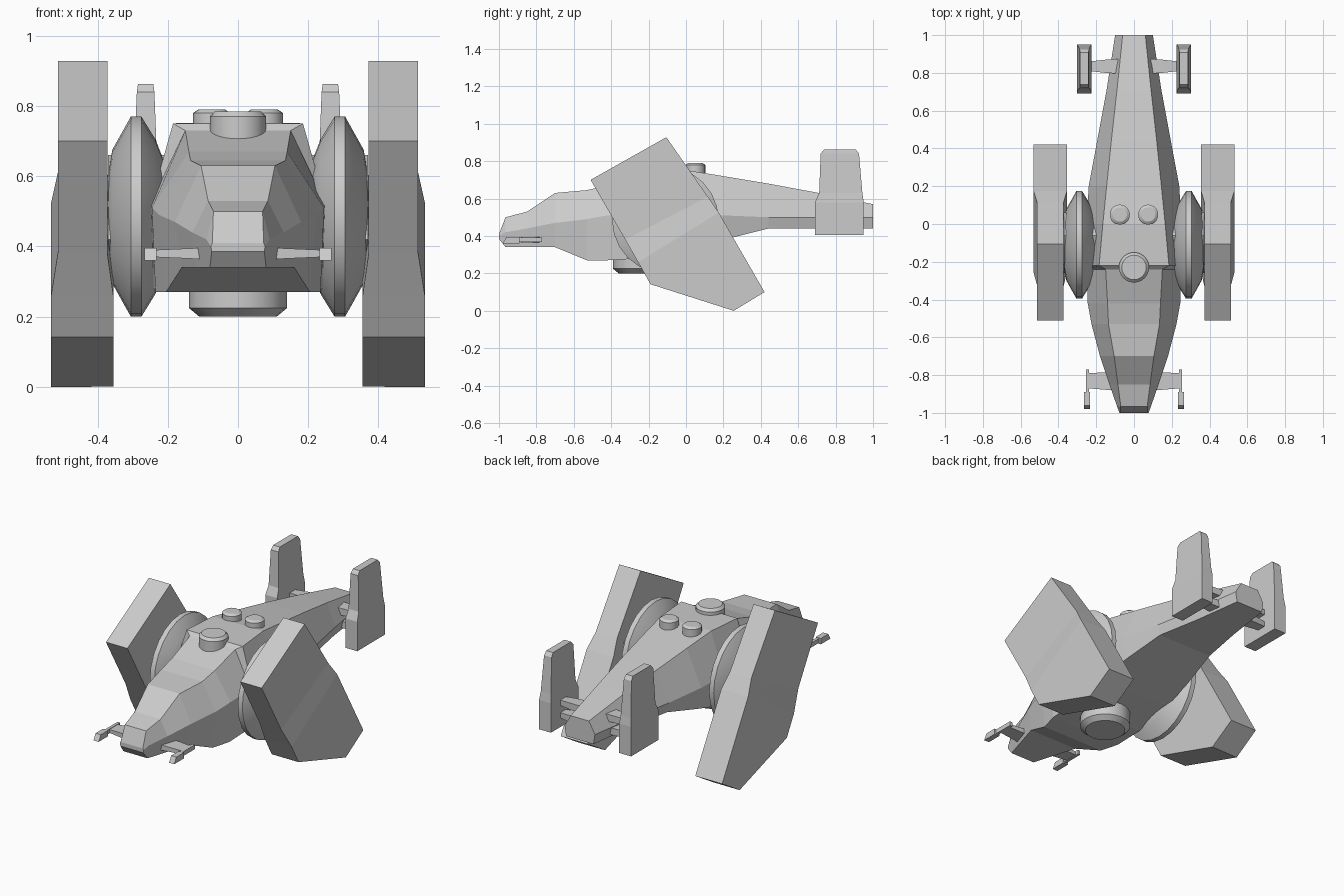
import bpy, bmesh, math
from mathutils import Matrix

cube = bpy.data.objects.get("Cube")
if cube:
    bpy.data.objects.remove(cube)

grey = bpy.data.materials.new("light grey hull")
grey.use_nodes = True
grey.diffuse_color = (0.6, 0.6, 0.6, 1)
grey.node_tree.nodes["Principled BSDF"].inputs["Base Color"].default_value = (0.6, 0.6, 0.6, 1)


def finish(name, bm, mirror=False, smooth=False):
    bmesh.ops.remove_doubles(bm, verts=bm.verts, dist=0.0005)
    bmesh.ops.recalc_face_normals(bm, faces=bm.faces)
    mesh = bpy.data.meshes.new(name)
    bm.to_mesh(mesh)
    bm.free()
    mesh.materials.append(grey)
    ob = bpy.data.objects.new(name, mesh)
    bpy.context.collection.objects.link(ob)
    if mirror:
        ob.modifiers.new("mirror", "MIRROR").use_bisect_axis[0] = False
    if smooth:
        bpy.ops.object.select_all(action="DESELECT")
        ob.select_set(True)
        bpy.context.view_layer.objects.active = ob
        bpy.ops.object.shade_smooth_by_angle(angle=math.radians(30))
    return ob


def loft(name, rings, mirror=False):
    """Skin a list of equal-length rings and cap both ends."""
    bm = bmesh.new()
    rows = [[bm.verts.new(p) for p in ring] for ring in rings]
    n = len(rows[0])
    for a, b in zip(rows, rows[1:]):
        for i in range(n):
            j = (i + 1) % n
            bm.faces.new((a[i], a[j], b[j], b[i]))
    bm.faces.new(rows[0])
    bm.faces.new(rows[-1])
    return finish(name, bm, mirror)


def lathe(name, profile, centre, axis="Z", steps=24, mirror=False):
    """Turn (radius, height) pairs about an axis through centre."""
    bm = bmesh.new()
    verts = [bm.verts.new((r, 0, h)) for r, h in profile]
    edges = [bm.edges.new(pair) for pair in zip(verts, verts[1:])]
    bmesh.ops.spin(bm, geom=verts + edges, cent=(0, 0, 0), axis=(0, 0, 1),
                   angle=math.tau, steps=steps)
    turn = Matrix.Rotation(math.pi / 2, 4, "Y") if axis == "X" else Matrix()
    bm.transform(Matrix.Translation(centre) @ turn)
    return finish(name, bm, mirror, True)


def slab(name, outline, x0, x1, mirror=True):
    """Extrude a side (y, z) outline between two x positions."""
    return loft(name, [[(x, y, z) for y, z in outline] for x in (x0, x1)], mirror)


def section(y, top, mid, low):
    right = [(x, y, z) for x, z in (top, mid, low)]
    return right + [(-x, y, z) for x, y, z in reversed(right)]


# Fuselage: six-sided sections from nose to tail
loft("fuselage", [section(*s) for s in (
    (-1.0, (.073, .41), (.077, .40), (.075, .385)),
    (-.965, (.07, .50), (.09, .42), (.08, .34)),
    (-.85, (.085, .53), (.13, .44), (.115, .34)),
    (-.70, (.105, .63), (.18, .47), (.16, .34)),
    (-.53, (.135, .645), (.225, .49), (.205, .27)),
    (-.42, (.14, .67), (.245, .51), (.235, .27)),
    (-.24, (.15, .73), (.25, .52), (.24, .28)),
    (-.22, (.185, .75), (.25, .52), (.24, .285)),
    (0, (.165, .752), (.25, .51), (.24, .33)),
    (.20, (.145, .72), (.24, .51), (.22, .38)),
    (.44, (.12, .68), (.195, .50), (.18, .44)),
    (.71, (.09, .63), (.145, .50), (.13, .44)),
    (1.0, (.06, .57), (.10, .50), (.09, .44)))])

# Hatches on the back and turret below
lathe("top_turret", [(0, -.06), (.08, -.06), (.08, .04), (.065, .055), (0, .055)], (0, -.23, .73))
lathe("rear_hatch", [(0, -.06), (.053, -.06), (.053, .04), (.038, .05), (0, .05)],
      (.075, .05, .74), steps=20, mirror=True)
lathe("belly_turret", [(0, .08), (.14, .08), (.14, -.045), (.11, -.07), (0, -.07)], (0, -.25, .27))

# Disc-shaped engine joints with their hubs
lathe("engine_disc", [(0, .20), (.13, .20), (.22, .235), (.285, .275), (.285, .305),
                      (.19, .358), (.09, .375), (0, .375)],
      (0, -.11, .485), "X", 24, True)
slab("engine_hub", [(-.26, .42), (-.20, .60), (-.06, .66), (.06, .56), (.02, .36), (-.14, .32)],
     .15, .37)

# Engine pods: narrow front half flaring into a wider rear half
pod_rows = (((-.51, .70), (-.105, .928), .372, .513),
            ((-.325, .38), (.117, .61), .372, .513),
            ((-.256, .26), (.175, .525), .355, .532),
            ((-.19, .142), (.42, .10), .355, .532),
            ((.255, 0), (.256, .001), .355, .532))
bm = bmesh.new()
rows = [[bm.verts.new((x, *p)) for x, p in ((xi, f), (xo, f), (xo, r), (xi, r))]
        for f, r, xi, xo in pod_rows]
for a, b in zip(rows, rows[1:]):
    for i in range(4):
        bm.faces.new((a[i], a[i - 1], b[i - 1], b[i]))
bm.faces.new(rows[0])
bm.faces.new(rows[-1])
bmesh.ops.remove_doubles(bm, verts=bm.verts, dist=.003)
finish("engine_pod", bm, True)

# Tail fins: wide foot, tapering above the shoulder
fin_rows = ((.405, .69, .95, .225, .303), (.58, .69, .95, .225, .303),
            (.63, .712, .943, .23, .297), (.84, .72, .925, .238, .288),
            (.862, .738, .908, .241, .285))
loft("tail_fin", [[(xi, y0, z), (xo, y0, z), (xo, y1, z), (xi, y1, z)]
                  for z, y0, y1, xi, xo in fin_rows], True)

# Twin struts carrying each fin
for name, z in (("upper_tail_strut", .55), ("lower_tail_strut", .475)):
    loft(name, [[(x, .835 - d, z - h), (x, .835 + d, z - h), (x, .835 + d, z + h), (x, .835 - d, z + h)]
                for x, d, h in ((.06, .04, .022), (.15, .035, .02), (.24, .025, .015))], True)

# Nose winglets with barrels at the tips
loft("nose_winglet", [[(x, y0, z0), (x, y1, z0), (x, y1, z1), (x, y0, z1)]
                      for x, y0, y1, z0, z1 in ((.06, -.885, -.78, .362, .398),
                                                (.24, -.87, -.79, .37, .39))], True)
slab("gun_body", [(-.90, .367), (-.77, .367), (-.77, .393), (-.90, .393)], .238, .255)
slab("gun_muzzle", [(-.98, .36), (-.89, .36), (-.89, .395), (-.96, .395)], .232, .266)
